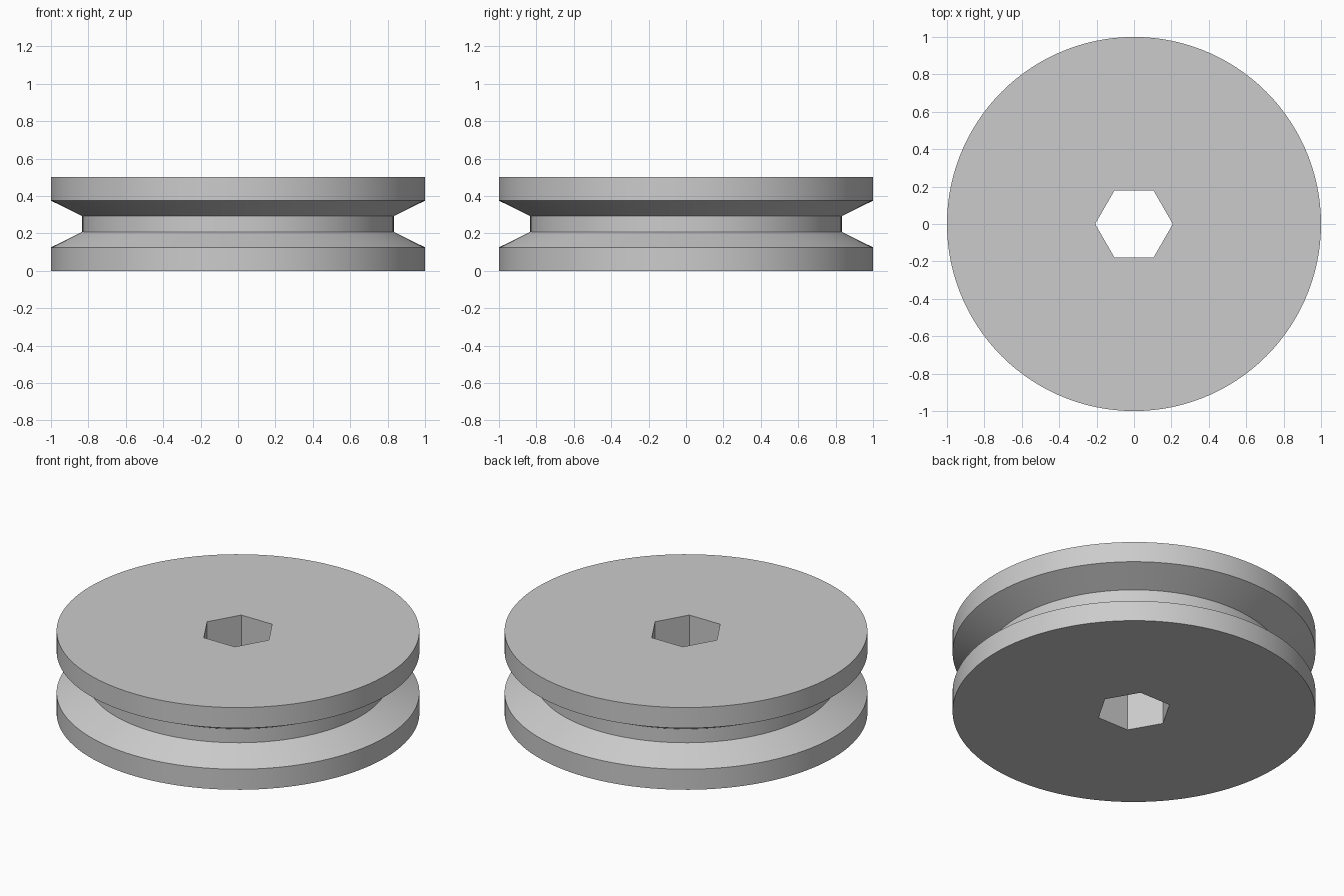
import bpy, bmesh, math

if "Cube" in bpy.data.objects:
    bpy.data.objects.remove(bpy.data.objects["Cube"])

SEGMENTS = 120     # multiple of six, so the bore corners fall on vertices
HEIGHT = 0.5
BORE_APOTHEM = 0.18

# Grey material
grey = bpy.data.materials.new("plain grey")
grey.use_nodes = True
colour = (0.6, 0.6, 0.6, 1)
grey.diffuse_color = colour
grey.node_tree.nodes["Principled BSDF"].inputs["Base Color"].default_value = colour


def bore_radius(angle):
    """Distance from the axis to the hexagonal bore, corners on the x axis."""
    sector = math.pi / 3
    return BORE_APOTHEM / math.cos(angle % sector - sector / 2)


# Outer rim and belt groove, bottom to top: (radius, height)
rim = [(1, 0), (1, 0.125), (0.833, 0.208),
       (0.833, 0.292), (1, 0.375), (1, HEIGHT)]

bm = bmesh.new()
columns = []
for i in range(SEGMENTS):
    a = 2 * math.pi * i / SEGMENTS
    bore = bore_radius(a)
    section = rim + [(bore, HEIGHT), (bore, 0)]
    columns.append([bm.verts.new((r * math.cos(a), r * math.sin(a), z))
                    for r, z in section])

# Skin between neighbouring sections, closing each section through the bore
for i, here in enumerate(columns):
    there = columns[(i + 1) % SEGMENTS]
    for j in range(len(here)):
        k = (j + 1) % len(here)
        bm.faces.new((here[j], there[j], there[k], here[k]))
bmesh.ops.recalc_face_normals(bm, faces=bm.faces)

mesh = bpy.data.meshes.new("grooved_wheel")
bm.to_mesh(mesh)
bm.free()
mesh.materials.append(grey)
wheel = bpy.data.objects.new("grooved_wheel", mesh)
bpy.context.collection.objects.link(wheel)

# Smooth round walls, crisp rims and bore corners
bpy.ops.object.select_all(action="DESELECT")
wheel.select_set(True)
bpy.context.view_layer.objects.active = wheel
bpy.ops.object.shade_smooth_by_angle(angle=math.radians(25))
